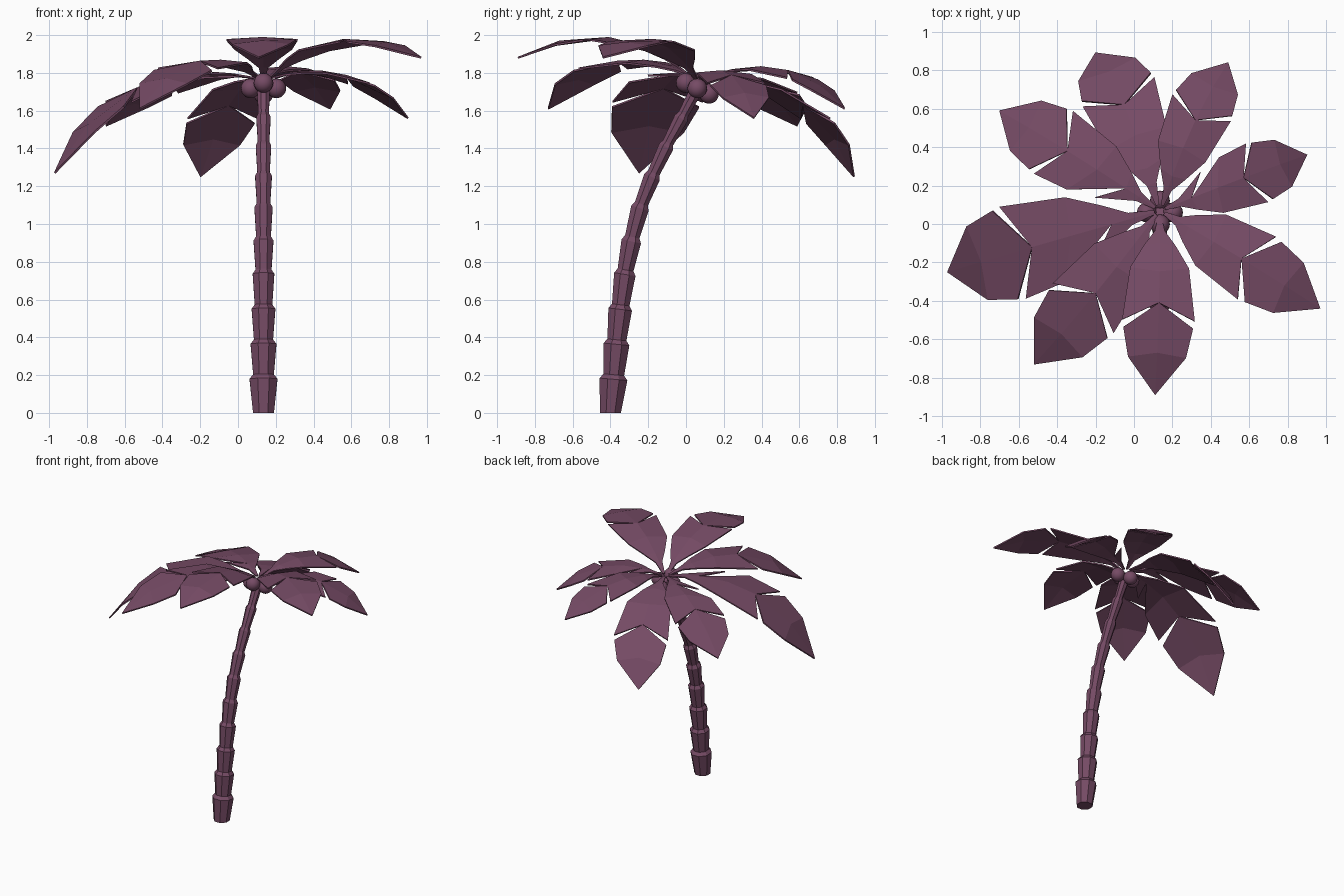
import bpy, math
from mathutils import Vector, Matrix

if "Cube" in bpy.data.objects:
    bpy.data.objects.remove(bpy.data.objects["Cube"])

mat = bpy.data.materials.new("plum")
mat.diffuse_color = (0.18, 0.07, 0.13, 1)
mat.use_nodes = True
mat.node_tree.nodes["Principled BSDF"].inputs["Base Color"].default_value = mat.diffuse_color


def mesh_object(name, verts, faces):
    me = bpy.data.meshes.new(name)
    me.from_pydata([tuple(v) for v in verts], [], faces)
    me.materials.append(mat)
    ob = bpy.data.objects.new(name, me)
    bpy.context.collection.objects.link(ob)
    return ob


# Trunk: leaning stack of eight-sided flared segments
joints = [(-.40, 0), (-.383, .19), (-.367, .375), (-.347, .56), (-.322, .745),
          (-.287, .92), (-.24, 1.095), (-.175, 1.26), (-.10, 1.42),
          (-.02, 1.57), (.06, 1.72)]
lips = [.08, .080, .074, .068, .062, .057, .052, .048, .044, .041, .037]
SIDES = 8
verts, faces = [], []


def ring(p, tangent, r):
    up = Vector((0, -tangent.z, tangent.y))
    for i in range(SIDES):
        a = 2 * math.pi * (i + .5) / SIDES
        verts.append(p + Vector((1, 0, 0)) * r * math.cos(a) - up * r * math.sin(a))


pts = [Vector((.135, y, z)) for y, z in joints]
for i, p in enumerate(pts):
    t = (pts[min(i + 1, len(pts) - 1)] - pts[max(i - 1, 0)]).normalized()
    if i == 0:
        ring(p, Vector((0, 0, 1)), .06)
    else:
        ring(p - t * .012, t, lips[i])
        ring(p + t * .012, t, lips[i] * .74)
n = len(verts) // SIDES
for k in range(n - 1):
    for i in range(SIDES):
        j = (i + 1) % SIDES
        faces.append((k * SIDES + i, k * SIDES + j, (k + 1) * SIDES + j, (k + 1) * SIDES + i))
faces += [tuple(range(SIDES))[::-1], tuple(range((n - 1) * SIDES, n * SIDES))]
mesh_object("trunk", verts, faces)

# Coconuts: tilted ring of four round fruits
tilt = Matrix.Rotation(math.radians(-25), 3, 'X')
for i in range(4):
    a = i * math.pi / 2
    c = Vector((.135, .06, 1.718)) + tilt @ Vector((.068 * math.cos(a), .068 * math.sin(a), 0))
    bpy.ops.mesh.primitive_uv_sphere_add(segments=16, ring_count=10, radius=.052, location=c)
    nut = bpy.context.object
    nut.name = f"coconut_{i + 1}"
    nut.data.materials.append(mat)
    bpy.ops.object.shade_smooth()

# Fronds: arched blade with a V-cut end and a separate pointed tip
CROWN = Vector((.135, .07, 1.77))


def frond(name, notch, tip, split):
    notch, tip = Vector(notch), Vector(tip)
    flat = Vector((tip.x - CROWN.x, tip.y - CROWN.y, 0)).normalized()
    start = CROWN + flat * .03
    left = Vector((-flat.y, flat.x, 0))
    l1, l2 = (notch - start).length, (tip - notch).length
    un, k = l1 / (l1 + l2), (l1 + l2) / .97

    def at(t, w=0, side=1):
        # t runs 0..1 to the notch and 1..2 to the tip
        u = t * un if t <= 1 else un + (t - 1) * (1 - un)
        p = (start * ((u - un) * (u - 1) / un) + notch * (u * (u - 1) / (un * (un - 1)))
             + tip * (u * (u - un) / (1 - un)))
        return p + left * (side * w * k) - Vector((0, 0, .08 * w))

    vs, fs, index = [], [], {}

    def face(side, *coords):
        ids = []
        for t, w in coords:
            key = (t, w, side if w else 0)
            if key not in index:
                index[key] = len(vs)
                vs.append(at(t, w, side))
            ids.append(index[key])
        fs.append(ids if side < 0 else ids[::-1])

    for s in (1, -1):
        spine = [(0, 0), (.18, 0), (.32, 0), (.65, 0), (1, 0)]
        edge = [(0, .008), (.18, .025), (.35, .08), (.61, .15), (1.2, .185)]
        if split and s == 1:
            face(s, edge[0], edge[1], spine[1], spine[0])
            face(s, edge[1], (.53, .125), spine[2], spine[1])
            face(s, spine[2], (.8, .165), spine[3])
            face(s, (.8, .165), edge[4], spine[4], spine[3])
        else:
            for i in range(4):
                face(s, edge[i], edge[i + 1], spine[i + 1], spine[i])
        face(s, (1, 0), (1.28, .178), (1.6, .148), (1.55, 0))
        face(s, (1.55, 0), (1.6, .148), (2, 0))
    ob = mesh_object(name, vs, fs)
    m = ob.modifiers.new("thickness", 'SOLIDIFY')
    m.thickness, m.offset = .01, 0


leaves = [((.13, -.41, 1.985), (.11, -.89, 1.88), False),
          ((.56, -.18, 1.975), (.97, -.44, 1.88), False),
          ((.57, .24, 1.785), (.90, .36, 1.56), True),
          ((.32, .54, 1.81), (.49, .84, 1.61), False),
          ((-.05, .62, 1.63), (-.20, .89, 1.25), False),
          ((-.346, .38, 1.74), (-.70, .59, 1.52), True),
          ((-.53, -.12, 1.72), (-.97, -.25, 1.27), True),
          ((-.20, -.36, 1.86), (-.52, -.73, 1.61), False)]
for i, (notch, tip, split) in enumerate(leaves):
    frond(f"frond_{i + 1}", notch, tip, split)
